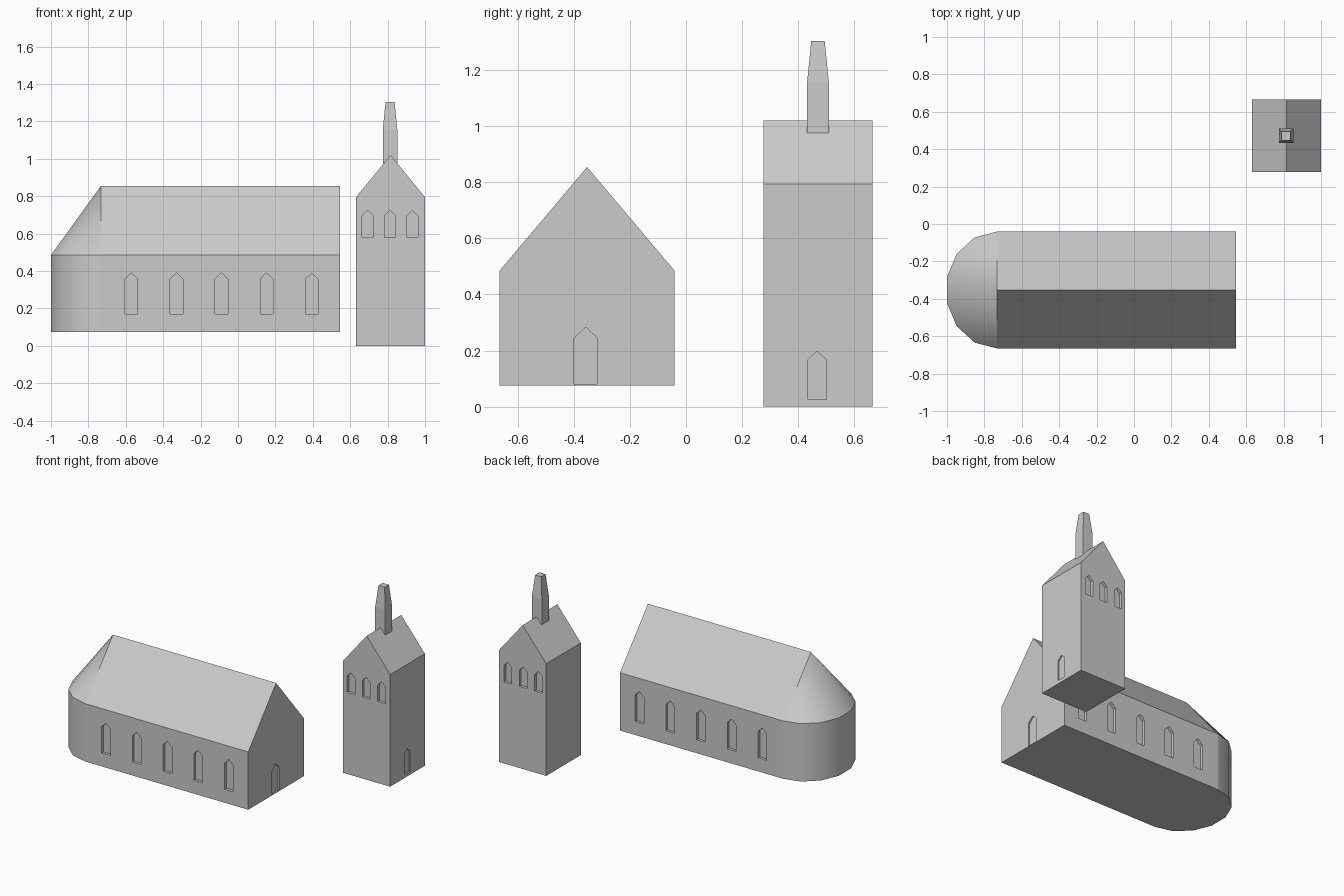
import bpy, bmesh, math

if "Cube" in bpy.data.objects:
    bpy.data.objects.remove(bpy.data.objects["Cube"])

mat = bpy.data.materials.new("stone_grey")
mat.diffuse_color = (0.6, 0.6, 0.6, 1)
mat.use_nodes = True
mat.node_tree.nodes["Principled BSDF"].inputs["Base Color"].default_value = mat.diffuse_color


def make(name, verts, faces):
    me = bpy.data.meshes.new(name)
    me.from_pydata(verts, [], faces)
    bm = bmesh.new()
    bm.from_mesh(me)
    bmesh.ops.recalc_face_normals(bm, faces=bm.faces)
    bm.to_mesh(me)
    bm.free()
    me.materials.append(mat)
    ob = bpy.data.objects.new(name, me)
    bpy.context.collection.objects.link(ob)
    return ob


def prism(name, a, b):
    """Solid between two matching outlines."""
    n = len(a)
    sides = [(i, (i + 1) % n, n + (i + 1) % n, n + i) for i in range(n)]
    return make(name, a + b, [tuple(range(n)), tuple(range(n, 2 * n))] + sides)


def pointed(c, w, z0, z1, z2):
    """Outline of an opening with a pointed head."""
    return [(c - w, z0), (c + w, z0), (c + w, z1), (c, z2), (c - w, z1)]


def carve(body, openings):
    """Recess openings; each is (axis, near, far, outline)."""
    for axis, p, q, outline in openings:
        place = (lambda d: [(u, d, z) for u, z in outline]) if axis == "y" else \
                (lambda d: [(d, u, z) for u, z in outline])
        cutter = prism("opening_cutter", place(p), place(q))
        cutter.hide_render = True
        mod = body.modifiers.new("opening", 'BOOLEAN')
        mod.operation = 'DIFFERENCE'
        mod.solver = 'EXACT'
        mod.object = cutter
        bpy.context.view_layer.objects.active = body
        bpy.ops.object.modifier_apply(modifier=mod.name)
        bpy.data.objects.remove(cutter)


D = 0.02   # recess depth
E = 0.05   # cutter overshoot

# Nave with gabled roof, side windows and end door
Y0, Y1, X0, X1 = -0.665, -0.041, -0.733, 0.546
YC = (Y0 + Y1) / 2
BASE, EAVE, RIDGE = 0.075, 0.485, 0.855
gable = [(Y0, BASE), (Y1, BASE), (Y1, EAVE), (YC, RIDGE), (Y0, EAVE)]
nave = prism("nave", [(X0, y, z) for y, z in gable], [(X1, y, z) for y, z in gable])
cuts = [("x", X1 - D / 2, X1 + E, pointed(-0.358, 0.041, 0.08, 0.245, 0.283))]
for i in range(5):
    win = pointed(-0.57 + 0.241 * i, 0.034, 0.17, 0.357, 0.39)
    cuts += [("y", Y0 - E, Y0 + D, win), ("y", Y1 - D, Y1 + E, win)]
carve(nave, cuts)

# Rounded apse with half-cone roof
N, RX, RY = 7, 0.274, (Y1 - Y0) / 2
arc = [(X0 - RX * math.sin(math.pi * i / N), YC + RY * math.cos(math.pi * i / N))
       for i in range(N + 1)]
n = N + 1
verts = [(x, y, BASE) for x, y in arc] + [(x, y, EAVE) for x, y in arc] + [(X0, YC, RIDGE)]
faces = [tuple(range(n)), (0, n, 2 * n, 2 * n - 1, n - 1)]
for i in range(N):
    faces += [(i, i + 1, n + i + 1, n + i), (n + i, n + i + 1, 2 * n)]
apse = make("apse", verts, faces)
bpy.ops.object.select_all(action='DESELECT')
apse.select_set(True)
bpy.context.view_layer.objects.active = apse
bpy.ops.object.shade_smooth_by_angle(angle=math.radians(35))

# Bell tower with gabled roof, belfry windows and door
TX0, TX1, TY0, TY1 = 0.631, 1.0, 0.277, 0.665
TC = (TX0 + TX1) / 2
front = [(TX0, 0), (TX1, 0), (TX1, 0.795), (TC, 1.02), (TX0, 0.795)]
tower = prism("tower", [(x, TY0, z) for x, z in front], [(x, TY1, z) for x, z in front])
cuts = [("x", TX1 - D / 2, TX1 + E, pointed(0.468, 0.033, 0.025, 0.167, 0.197))]
for x in (0.692, 0.812, 0.932):
    win = pointed(x, 0.03, 0.578, 0.695, 0.724)
    cuts += [("y", TY0 - E, TY0 + D, win), ("y", TY1 - D, TY1 + E, win)]
carve(tower, cuts)

# Square spire with tapered top
rings = [(0.975, 0.039), (1.155, 0.039), (1.305, 0.024)]
verts = [(0.813 + sx * h, 0.471 + sy * h, z) for z, h in rings
         for sx, sy in ((-1, -1), (1, -1), (1, 1), (-1, 1))]
faces = [(0, 1, 2, 3), (8, 9, 10, 11)]
for r in (0, 4):
    faces += [(r + i, r + (i + 1) % 4, r + 4 + (i + 1) % 4, r + 4 + i) for i in range(4)]
make("spire", verts, faces)
